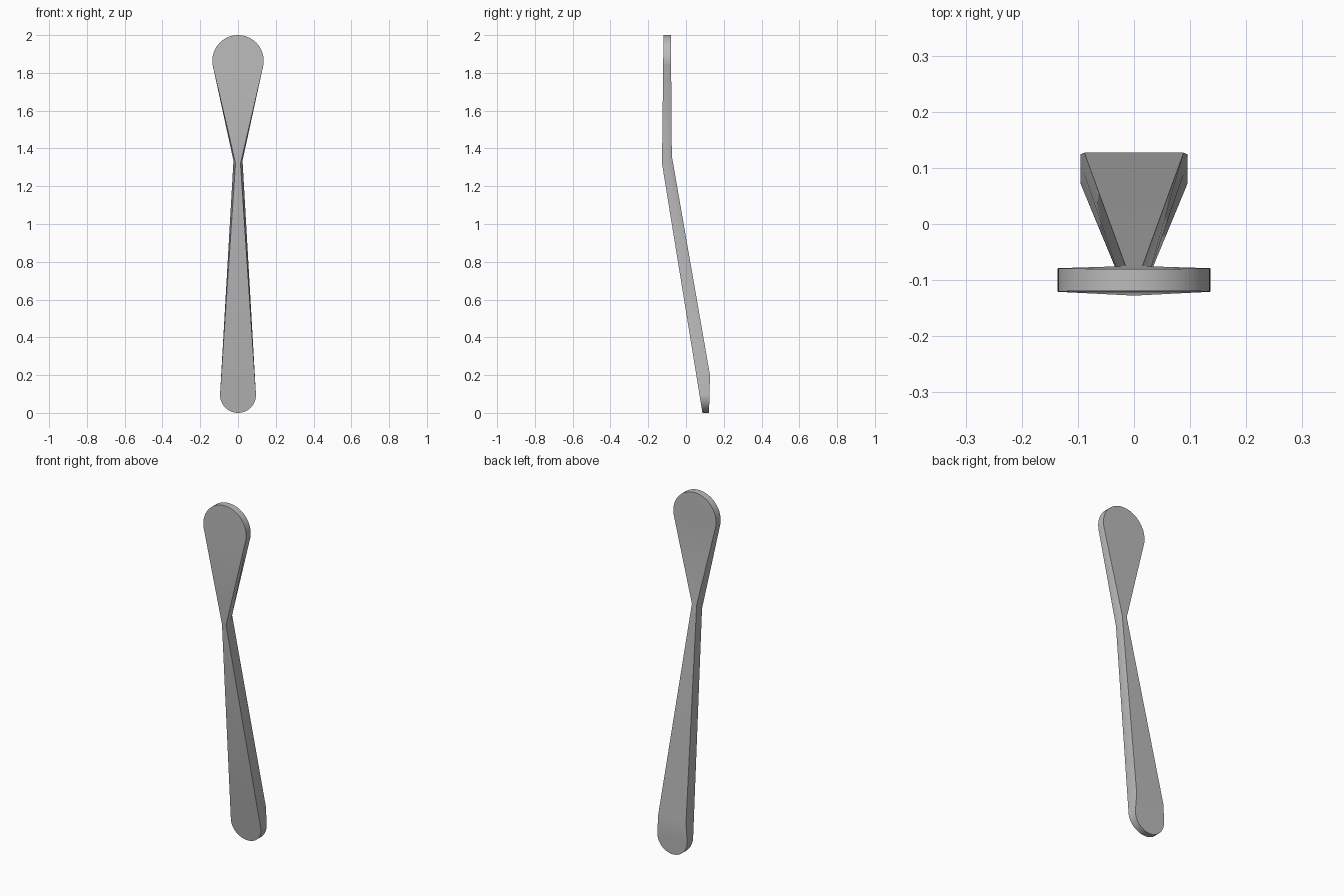
import bpy, bmesh
from math import radians, sin, cos

cube = bpy.data.objects.get("Cube")
if cube:
    bpy.data.objects.remove(cube, do_unlink=True)

# Plain grey material
GREY = (0.5, 0.5, 0.5, 1)
mat = bpy.data.materials.new("grey")
mat.use_nodes = True
mat.diffuse_color = GREY
mat.node_tree.nodes["Principled BSDF"].inputs["Base Color"].default_value = GREY

BLADE_R, HANDLE_R, STEPS = 0.136, 0.095, 20


def arc(radius, centre_z, start, end):
    angles = [radians(start + (end - start) * i / STEPS) for i in range(STEPS + 1)]
    return [(radius * cos(a), centre_z + radius * sin(a)) for a in angles]


def depth(z, profile):
    # Linear interpolation of y along the side profile
    for (z0, y0), (z1, y1) in zip(profile, profile[1:]):
        if z <= z1:
            break
    return y0 + (y1 - y0) * (z - z0) / (z1 - z0)


def half_outline(neck_x, neck_z):
    # Round blade, pinched neck, round handle end
    blade = arc(BLADE_R, 2 - BLADE_R, 90, -11)
    handle = arc(HANDLE_R, HANDLE_R, 3, -90)
    hx, hz = handle[0]
    t = (0.2 - hz) / (neck_z - hz)
    kink = (hx + (neck_x - hx) * t, 0.2)
    return blade + [(neck_x, neck_z), kink] + handle


front = [(0, 0.087), (1.32, -0.127), (2, -0.119)]
back = [(0, 0.122), (0.2, 0.127), (1.36, -0.075), (2, -0.08)]

# Rows of the edge: front, middle ridge, back (neck width, neck height, y rule)
rows = [
    (0.013, 1.32, lambda z: depth(z, front)),
    (0.024, 1.335, lambda z: (depth(z, front) + depth(z, back)) / 2),
    (0.015, 1.36, lambda z: depth(z, back)),
]

bm = bmesh.new()
loops = []
for neck_x, neck_z, y_at in rows:
    half = half_outline(neck_x, neck_z)
    full = half + [(-x, z) for x, z in half[-2:0:-1]]
    loops.append([bm.verts.new((x, y_at(z), z)) for x, z in full])
count, last = len(loops[0]), len(half) - 1

# Edge walls
for a, b in zip(loops, loops[1:]):
    for i in range(count):
        j = (i + 1) % count
        bm.faces.new((a[i], a[j], b[j], b[i]))

# Front and back faces, strip by strip down the length
for loop in (loops[0], loops[-1]):
    for i in range(last):
        ring = [loop[i], loop[i + 1], loop[-i - 1], loop[-i % count]]
        bm.faces.new(list(dict.fromkeys(ring)))

bmesh.ops.recalc_face_normals(bm, faces=bm.faces)
mesh = bpy.data.meshes.new("spreader")
bm.to_mesh(mesh)
bm.free()
mesh.materials.append(mat)
spreader = bpy.data.objects.new("spreader", mesh)
bpy.context.collection.objects.link(spreader)
bpy.ops.object.select_all(action="DESELECT")
spreader.select_set(True)
bpy.context.view_layer.objects.active = spreader
bpy.ops.object.shade_smooth_by_angle(angle=radians(30))
